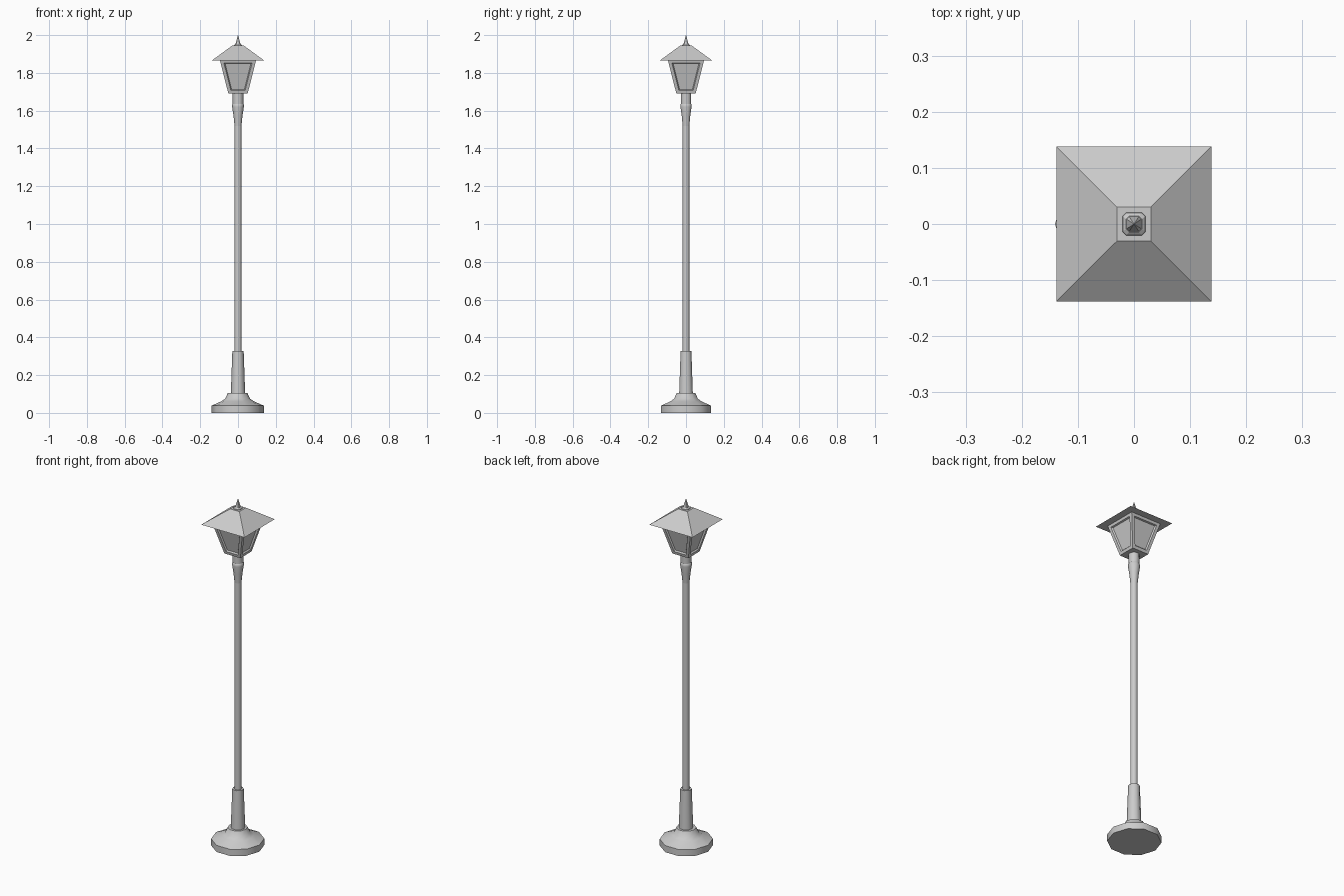
import bpy, bmesh, math

if "Cube" in bpy.data.objects:
    bpy.data.objects.remove(bpy.data.objects["Cube"])

metal = bpy.data.materials.new("grey_metal")
metal.diffuse_color = (0.6, 0.6, 0.6, 1)
metal.use_nodes = True
metal.node_tree.nodes["Principled BSDF"].inputs["Base Color"].default_value = metal.diffuse_color


def ring(n):
    return [(math.cos(2 * math.pi * i / n), math.sin(2 * math.pi * i / n)) for i in range(n)]


DECAGON = ring(10)
SQUARE = [(1, -1), (1, 1), (-1, 1), (-1, -1)]
CHAMFERED = [(1, -.65), (1, .65), (.65, 1), (-.65, 1),
             (-1, .65), (-1, -.65), (-.65, -1), (.65, -1)]


def stack(name, section, profile, smooth=None, recess=False):
    """Loft a scaled cross-section through (half width, height) pairs."""
    bm = bmesh.new()
    rings = [[bm.verts.new((x * r, y * r, z)) for x, y in section] for r, z in profile]
    n = len(section)
    sides = []
    for a, b in zip(rings, rings[1:]):
        for i in range(n):
            j = (i + 1) % n
            sides.append(bm.faces.new((a[i], a[j], b[j], b[i])))
    bm.faces.new(rings[0][::-1])
    bm.faces.new(rings[-1])
    bm.normal_update()
    if recess:
        # frame border, then a sunken pane on each side
        bmesh.ops.inset_individual(bm, faces=sides, thickness=0.017, use_even_offset=True)
        bmesh.ops.inset_individual(bm, faces=sides, thickness=0.005, depth=-0.008,
                                   use_even_offset=True)
    bmesh.ops.remove_doubles(bm, verts=bm.verts, dist=1e-5)
    bmesh.ops.recalc_face_normals(bm, faces=bm.faces)
    mesh = bpy.data.meshes.new(name)
    bm.to_mesh(mesh)
    bm.free()
    mesh.materials.append(metal)
    obj = bpy.data.objects.new(name, mesh)
    bpy.context.collection.objects.link(obj)
    if smooth:
        bpy.ops.object.select_all(action='DESELECT')
        obj.select_set(True)
        bpy.context.view_layer.objects.active = obj
        bpy.ops.object.shade_smooth_by_angle(angle=math.radians(smooth))
    return obj


# Flared foot
foot = stack("foot", DECAGON, [(.139, 0), (.139, .038), (.085, .062), (.066, .075),
                               (.052, .105)], 40)
foot.location.x = -0.002

# Tapered lower sleeve, pole and flared collar
stack("lower_sleeve", DECAGON, [(.038, .10), (.030, .328)], 40)
stack("pole", DECAGON, [(.0185, .32), (.0185, 1.56)], 40)
stack("collar", DECAGON, [(.0185, 1.52), (.024, 1.575), (.031, 1.62), (.031, 1.632),
                          (.027, 1.637)], 40)
stack("neck", DECAGON, [(.028, 1.63), (.029, 1.692)], 40)

# Lantern with sunken panes
stack("lantern", SQUARE, [(.051, 1.69), (.096, 1.868)], recess=True)

# Overhanging roof
stack("roof", SQUARE, [(.138, 1.866), (.03, 1.945)])

# Finial on the roof
stack("finial_base", CHAMFERED, [(.021, 1.943), (.020, 1.948), (.014, 1.953)])
stack("finial_spike", CHAMFERED, [(.014, 1.95), (.009, 1.968), (.0005, 2.0)])
